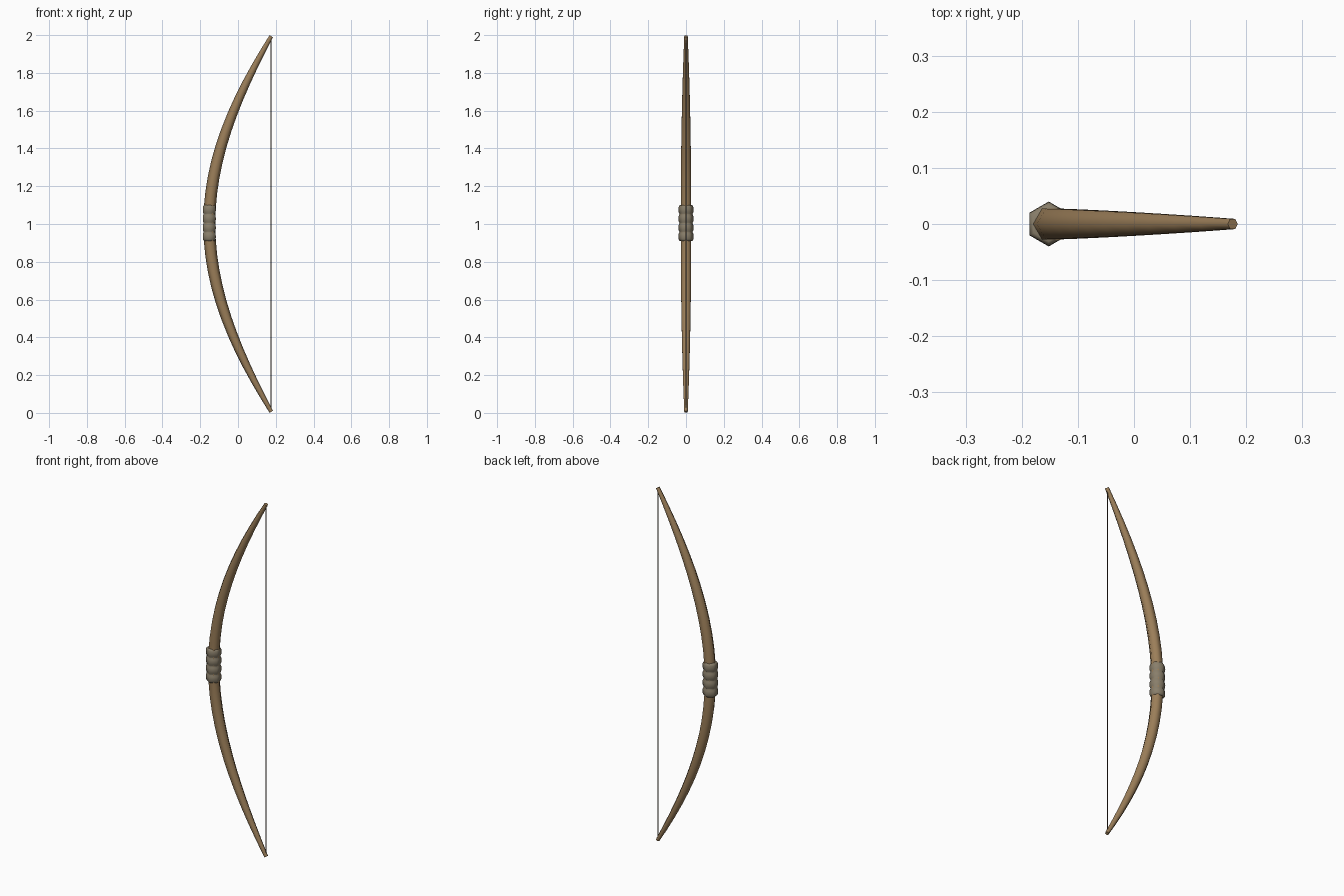
import bpy, bmesh, math
from mathutils import Vector

if "Cube" in bpy.data.objects:
    bpy.data.objects.remove(bpy.data.objects["Cube"])

SIDES = 6
GRIP_X, TIP_X = -0.152, 0.176


def material(name, rgb):
    m = bpy.data.materials.new(name)
    m.diffuse_color = (*rgb, 1)
    m.use_nodes = True
    m.node_tree.nodes["Principled BSDF"].inputs["Base Color"].default_value = m.diffuse_color
    return m


def tube(name, stations, sides, mat, phase=0.0):
    """Skin a tube in the xz plane; stations are (x, z, radius, tangent)."""
    bm = bmesh.new()
    rings = []
    for x, z, r, tangent in stations:
        t = Vector(tangent).normalized()
        across = Vector((t.z, 0, -t.x))
        ring = []
        for i in range(sides):
            a = phase + 2 * math.pi * i / sides
            p = Vector((x, 0, z)) + across * (r * math.cos(a))
            p.y = r * math.sin(a)
            ring.append(bm.verts.new(p))
        rings.append(ring)
    for lo, hi in zip(rings, rings[1:]):
        for i in range(sides):
            j = (i + 1) % sides
            bm.faces.new((lo[i], lo[j], hi[j], hi[i]))
    bm.faces.new(rings[0][::-1])
    bm.faces.new(rings[-1])
    bmesh.ops.recalc_face_normals(bm, faces=bm.faces)
    mesh = bpy.data.meshes.new(name)
    bm.to_mesh(mesh)
    bm.free()
    obj = bpy.data.objects.new(name, mesh)
    bpy.context.collection.objects.link(obj)
    mesh.materials.append(mat)
    bpy.ops.object.select_all(action='DESELECT')
    obj.select_set(True)
    bpy.context.view_layer.objects.active = obj
    bpy.ops.object.shade_smooth_by_angle(angle=math.radians(65))
    return obj


wood = material("wood", (0.33, 0.21, 0.10))
cord = material("grip_cord", (0.25, 0.21, 0.145))
dark = material("string_fibre", (0.10, 0.07, 0.045))

# Bow stave: bent curve that straightens towards the tips, thick at the grip
stave = []
bend = TIP_X - GRIP_X
for k in range(25):
    t = -1 + 2 * k / 24
    stave.append((GRIP_X + bend * (1.13 * t * t - 0.13 * t ** 4), 1 + 0.994 * t,
                  0.0318 - 0.0213 * abs(t) ** 2.3,
                  (bend * (2.26 * t - 0.52 * t ** 3), 0, 0.994)))
tube("bow_stave", stave, SIDES, wood)

# Grip wrap: four rounded bands around the middle
up = (0, 0, 1)
bands, pitch, bottom = 4, 0.0475, 0.910
wrap = [(GRIP_X, bottom, 0.031, up)]
for b in range(bands):
    for f, r in ((0.05, 0.0355), (0.22, 0.039), (0.5, 0.040), (0.78, 0.039), (0.95, 0.0355)):
        wrap.append((GRIP_X, bottom + pitch * (b + f), r, up))
wrap.append((GRIP_X, bottom + pitch * bands, 0.031, up))
tube("grip_wrap", wrap, SIDES, cord, math.pi / 6)

# Bowstring between the tips
tube("bowstring", [(TIP_X - 0.002, z, 0.0027, up) for z in (0.012, 1.988)], 6, dark)
